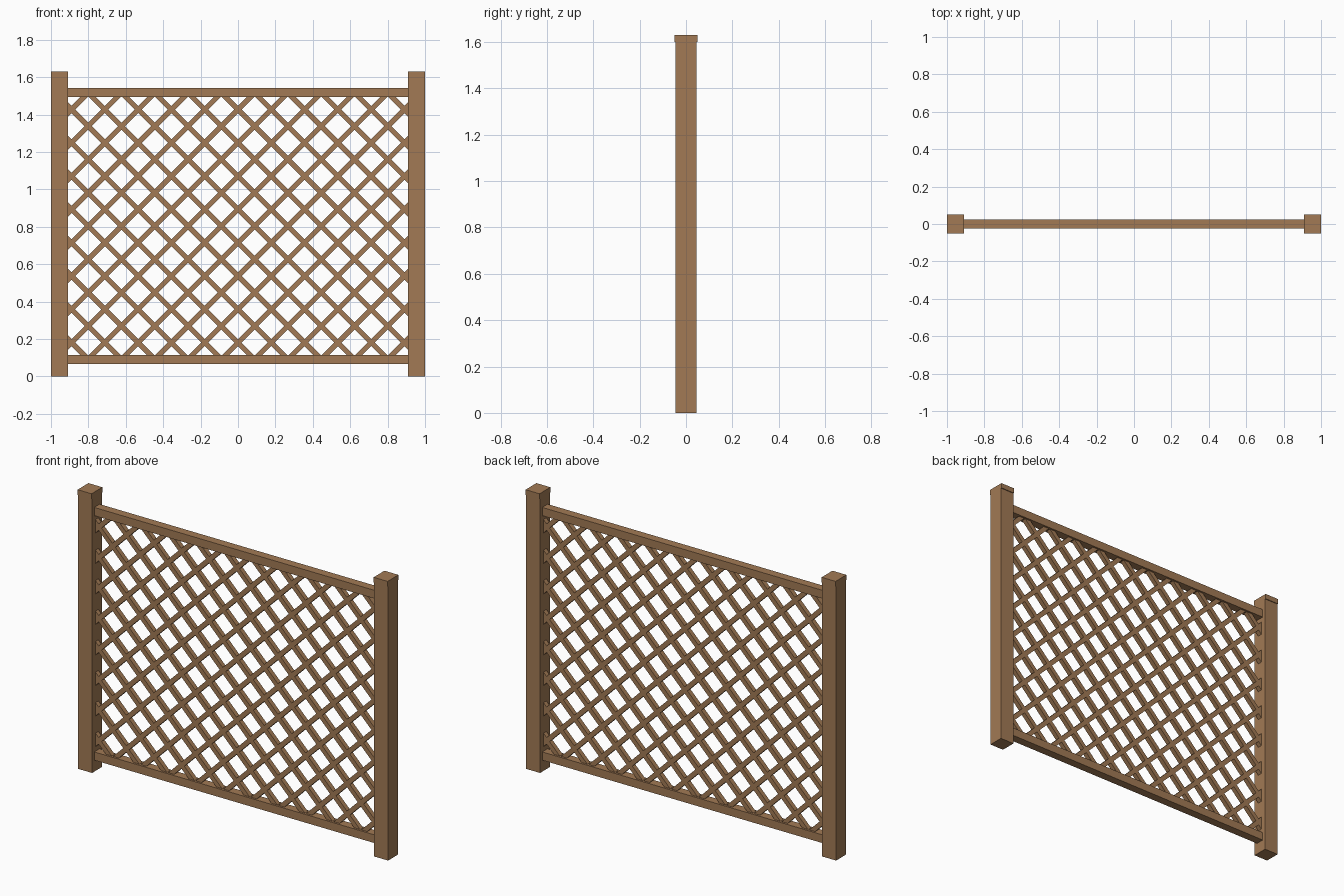
import bpy
import math

cube = bpy.data.objects.get("Cube")
if cube:
    bpy.data.objects.remove(cube, do_unlink=True)

wood = bpy.data.materials.new("brown_wood")
wood.use_nodes = True
color = (0.36, 0.195, 0.09, 1.0)
wood.diffuse_color = color
wood.node_tree.nodes["Principled BSDF"].inputs["Base Color"].default_value = color


def box(name, center, size, tilt=0.0):
    """Add a box, optionally tilted in the plane of the panel."""
    bpy.ops.mesh.primitive_cube_add(size=1, location=center, rotation=(0, tilt, 0))
    obj = bpy.context.object
    obj.name = name
    obj.scale = size
    obj.data.materials.append(wood)
    return obj


POST_W = 0.09
INNER = 1 - POST_W            # half width between the posts
LOW, HIGH = 0.115, 1.493      # opening between the rails
MID = (LOW + HIGH) / 2
HALF = (HIGH - LOW) / 2

# Posts with slightly overhanging caps
for side, sign in (("left", 1), ("right", -1)):
    x = sign * (1 - POST_W / 2)
    box(side + "_post", (x, 0, 0.8), (POST_W, 0.09, 1.6))
    box(side + "_post_cap", (x, 0, 1.615), (POST_W, 0.1, 0.03))

# Rails
for name, z in (("top_rail", HIGH + 0.024), ("bottom_rail", LOW - 0.024)):
    box(name, (0, 0, z), (2 * INNER, 0.05, 0.048))

# Lattice: crossing diagonal slats in one plane, trimmed to the opening
STEP = 0.178
SLAT_W, SLAT_T = 0.027, 0.027
reach = int((INNER + HALF) / STEP) + 1
for layer, slope in (("rising", 1), ("falling", -1)):
    for i in range(-reach, reach):
        offset = (i + 0.5) * STEP
        # Slat runs along z = slope * x + offset, about the panel centre
        ends = sorted((slope * (-HALF - offset), slope * (HALF - offset)))
        x0, x1 = max(-INNER, ends[0]), min(INNER, ends[1])
        if x1 - x0 < 0.01:
            continue
        xc = (x0 + x1) / 2
        length = (x1 - x0) * math.sqrt(2) + SLAT_W
        box(layer + "_slat", (xc, 0, MID + slope * xc + offset),
            (length, SLAT_T, SLAT_W), -slope * math.pi / 4)
